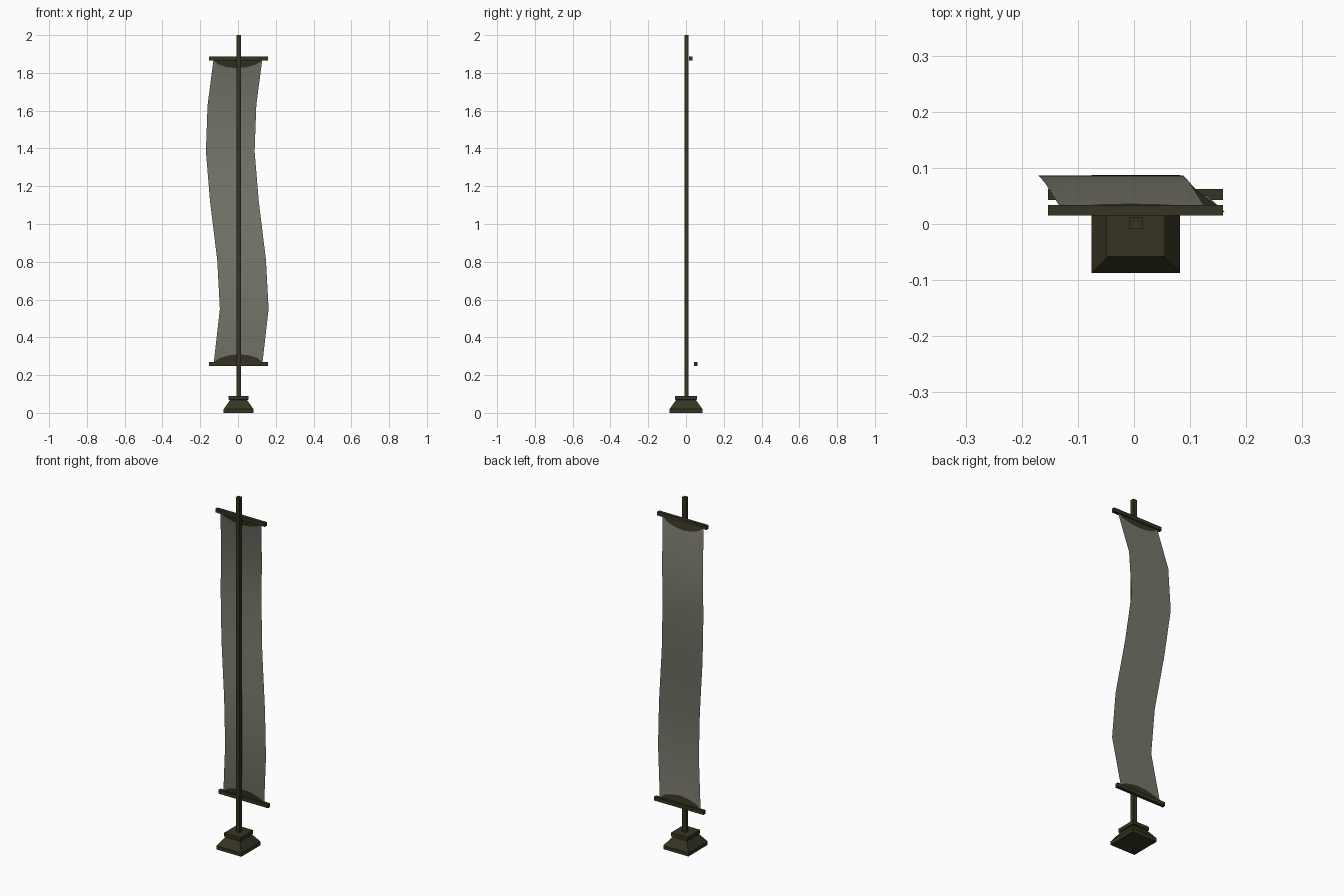
import bpy, bmesh

if "Cube" in bpy.data.objects:
    bpy.data.objects.remove(bpy.data.objects["Cube"])


def material(name, rgb):
    m = bpy.data.materials.new(name)
    m.diffuse_color = (*rgb, 1)
    m.use_nodes = True
    m.node_tree.nodes["Principled BSDF"].inputs["Base Color"].default_value = m.diffuse_color
    return m


DARK = material("dark olive wood", (0.036, 0.034, 0.016))
CLOTH = material("grey cloth", (0.18, 0.18, 0.145))


def finish(name, bm, mats):
    me = bpy.data.meshes.new(name)
    bm.to_mesh(me)
    bm.free()
    for m in mats:
        me.materials.append(m)
    ob = bpy.data.objects.new(name, me)
    bpy.context.collection.objects.link(ob)
    return ob


def square_loft(name, centre, sections):
    """Stack of rectangles (half x, half y, z), capped at both ends."""
    bm = bmesh.new()
    rings = [[bm.verts.new((centre[0] + sx * hx, centre[1] + sy * hy, z))
              for sx, sy in ((-1, -1), (1, -1), (1, 1), (-1, 1))]
             for hx, hy, z in sections]
    for a, b in zip(rings, rings[1:]):
        for i in range(4):
            j = (i + 1) % 4
            bm.faces.new((a[i], a[j], b[j], b[i]))
    bm.faces.new(rings[0][::-1])
    bm.faces.new(rings[-1])
    return finish(name, bm, [DARK])


# Flared foot with a cap block, and the pole
square_loft("base", (0.003, 0), [(0.079, 0.087, 0), (0.079, 0.087, 0.02),
                                 (0.045, 0.053, 0.068), (0.052, 0.058, 0.07),
                                 (0.052, 0.058, 0.09)])
square_loft("pole", (0.0035, 0.002), [(0.0115, 0.0105, 0.085), (0.0115, 0.0105, 2.0)])

# Crossbars holding the banner
square_loft("top_bar", (0.003, 0.0245), [(0.156, 0.0095, 1.865), (0.156, 0.0095, 1.886)])
square_loft("bottom_bar", (0.003, 0.0525), [(0.156, 0.0095, 0.248), (0.156, 0.0095, 0.27)])

# Billowing banner: rows of (z, sideways shift, y)
ROWS = [(1.875, 0.0, 0.026), (1.63, -0.032, 0.077), (1.385, -0.041, 0.086),
        (1.12, -0.019, 0.062), (0.81, 0.019, 0.032), (0.55, 0.033, 0.021),
        (0.26, 0.0, 0.052)]
HALF = 0.129
# Swag outline as (position across, depth)
SWAG = [(-1, 0.008), (-0.78, 0.030), (-0.4, 0.045), (0, 0.050),
        (0.4, 0.045), (0.78, 0.030), (1, 0.008)]


def on_cloth(u, z):
    for (z0, s0, y0), (z1, s1, y1) in zip(ROWS, ROWS[1:]):
        if z >= z1 - 1e-6:
            t = (z0 - z) / (z0 - z1)
            return (u * HALF + s0 + t * (s1 - s0), y0 + t * (y1 - y0), z)


bm = bmesh.new()
top, bottom = ROWS[0][0], ROWS[-1][0]
columns = []
for u, d in SWAG:
    zs = [top, top - d] + [r[0] for r in ROWS[1:-1]] + [bottom + d, bottom]
    columns.append([bm.verts.new(on_cloth(u, z)) for z in zs])
last = len(columns[0]) - 2
for a, b in zip(columns, columns[1:]):
    for i in range(last + 1):
        f = bm.faces.new((a[i], a[i + 1], b[i + 1], b[i]))
        f.smooth = True
        f.material_index = 1 if i in (0, last) else 0  # dark swag at each end
finish("banner", bm, [CLOTH, DARK])
